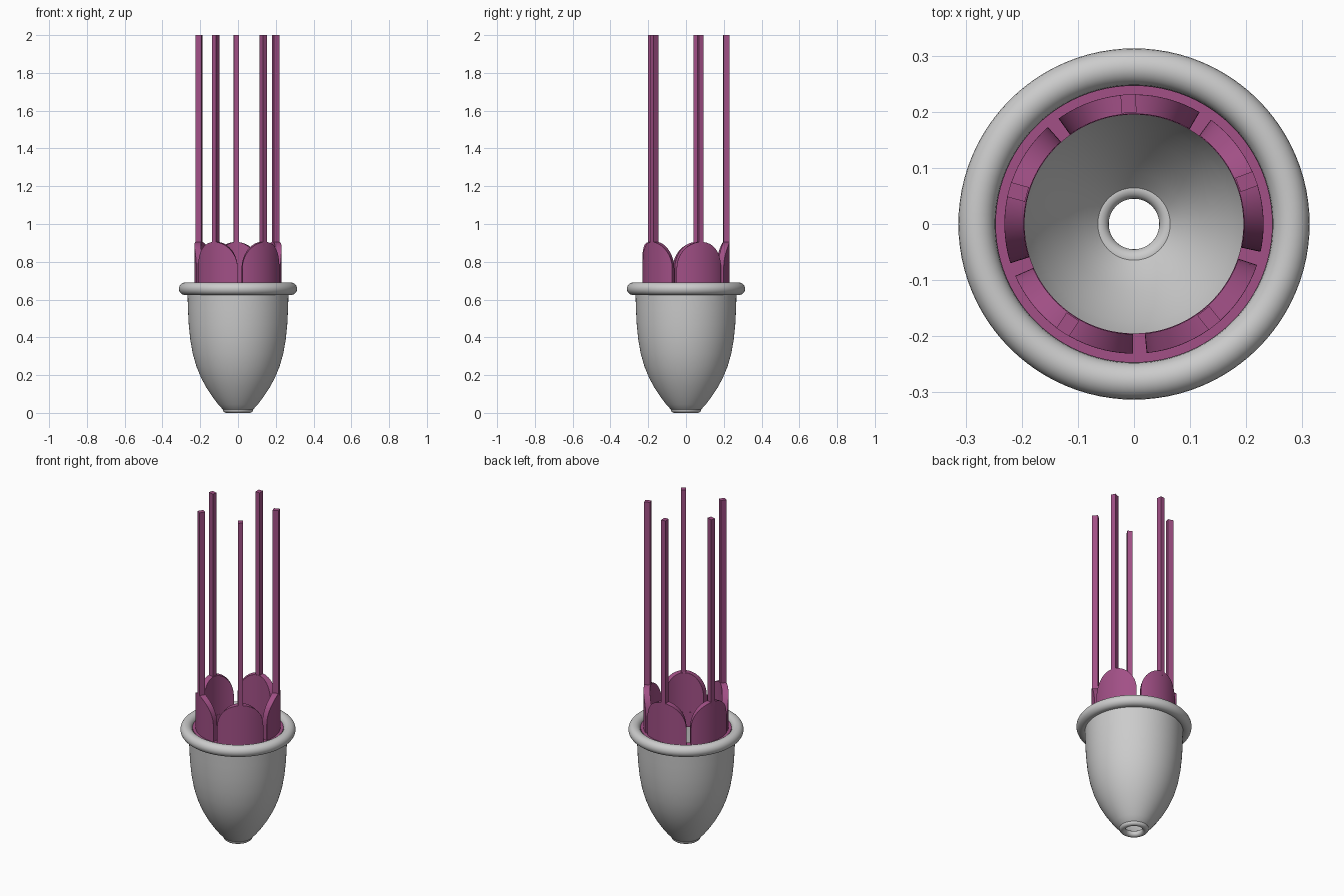
import bpy, bmesh
from math import pi, sin, cos, radians, sqrt

if "Cube" in bpy.data.objects:
    bpy.data.objects.remove(bpy.data.objects["Cube"])

purple = bpy.data.materials.new("purple")
purple.diffuse_color = (0.36, 0.08, 0.24, 1)
purple.use_nodes = True
purple.node_tree.nodes["Principled BSDF"].inputs["Base Color"].default_value = purple.diffuse_color


def make_object(name, bm, mat=None):
    bmesh.ops.recalc_face_normals(bm, faces=bm.faces)
    me = bpy.data.meshes.new(name)
    bm.to_mesh(me)
    bm.free()
    ob = bpy.data.objects.new(name, me)
    bpy.context.collection.objects.link(ob)
    if mat:
        me.materials.append(mat)
    bpy.ops.object.select_all(action='DESELECT')
    bpy.context.view_layer.objects.active = ob
    ob.select_set(True)
    bpy.ops.object.shade_smooth_by_angle(angle=radians(35))
    return ob


def lathe(name, profile, mat=None, steps=96):
    """Revolve a closed (radius, z) profile around z."""
    bm = bmesh.new()
    rings = [[bm.verts.new((r * cos(2 * pi * i / steps), r * sin(2 * pi * i / steps), z))
              for r, z in profile] for i in range(steps)]
    n = len(profile)
    for i in range(steps):
        a, b = rings[i], rings[(i + 1) % steps]
        for j in range(n):
            k = (j + 1) % n
            bm.faces.new((a[j], b[j], b[k], a[k]))
    return make_object(name, bm, mat)


def ring_profile(major, minor, z, n=24):
    return [(major + minor * cos(2 * pi * i / n), z + minor * sin(2 * pi * i / n)) for i in range(n)]


# Hollow cup wall, rolled rim and drain ring
outer = [(0.065, 0.008), (0.08, 0.018), (0.105, 0.045), (0.135, 0.085), (0.165, 0.13),
         (0.195, 0.185), (0.22, 0.245), (0.24, 0.315), (0.253, 0.39), (0.261, 0.47),
         (0.265, 0.55), (0.268, 0.66)]
inner = [(0.248, 0.66), (0.245, 0.55), (0.24, 0.47), (0.232, 0.39), (0.218, 0.315),
         (0.199, 0.25), (0.175, 0.195), (0.147, 0.145), (0.118, 0.1), (0.09, 0.062), (0.062, 0.032)]
lathe("cup", outer + inner)
lathe("cup_rim", ring_profile(0.28, 0.033, 0.657))
lathe("drain_ring", ring_profile(0.0625, 0.0175, 0.0175))

# Collar inside the rim that carries the petals
lathe("collar", [(0.195, 0.58), (0.247, 0.58), (0.247, 0.668), (0.195, 0.668)], purple)


def petal(name, angle, r0=0.196, r1=0.231, half=radians(33), cols=28, rows=4):
    """Curved plate with a semicircular top and rounded edges."""
    bm = bmesh.new()
    grids = []
    for r in (r0, r1):
        grid = []
        for i in range(cols + 1):
            t = -cos(pi * i / cols)
            a = angle + half * t
            top = 0.765 + 0.14 * sqrt(max(0, 1 - t * t))
            grid.append([bm.verts.new((r * cos(a), r * sin(a), 0.64 + (top - 0.64) * j / rows))
                         for j in range(rows + 1)])
        grids.append(grid)
        for i in range(cols):
            for j in range(rows):
                bm.faces.new((grid[i][j], grid[i + 1][j], grid[i + 1][j + 1], grid[i][j + 1]))
    edge = [e for e in bm.edges if e.is_boundary]
    bmesh.ops.bridge_loops(bm, edges=edge)
    ob = make_object(name, bm, purple)
    bevel = ob.modifiers.new("round_edges", 'BEVEL')
    bevel.width = 0.01
    bevel.segments = 3
    bevel.limit_method = 'ANGLE'
    bevel.angle_limit = radians(50)
    return ob


def rod(name, angle):
    """Slim square rod rising from the petal tip."""
    bm = bmesh.new()
    bmesh.ops.create_cube(bm, size=1)
    for v in bm.verts:
        v.co = (0.2145 + v.co.x * 0.033, v.co.y * 0.027, 1.44 + v.co.z * 1.12)
    ob = make_object(name, bm, purple)
    ob.rotation_euler.z = angle
    return ob


# Five petals, each with a rod
for k in range(5):
    ang = radians(92.6 + 72 * k)
    petal(f"petal_{k + 1}", ang)
    rod(f"rod_{k + 1}", ang)
